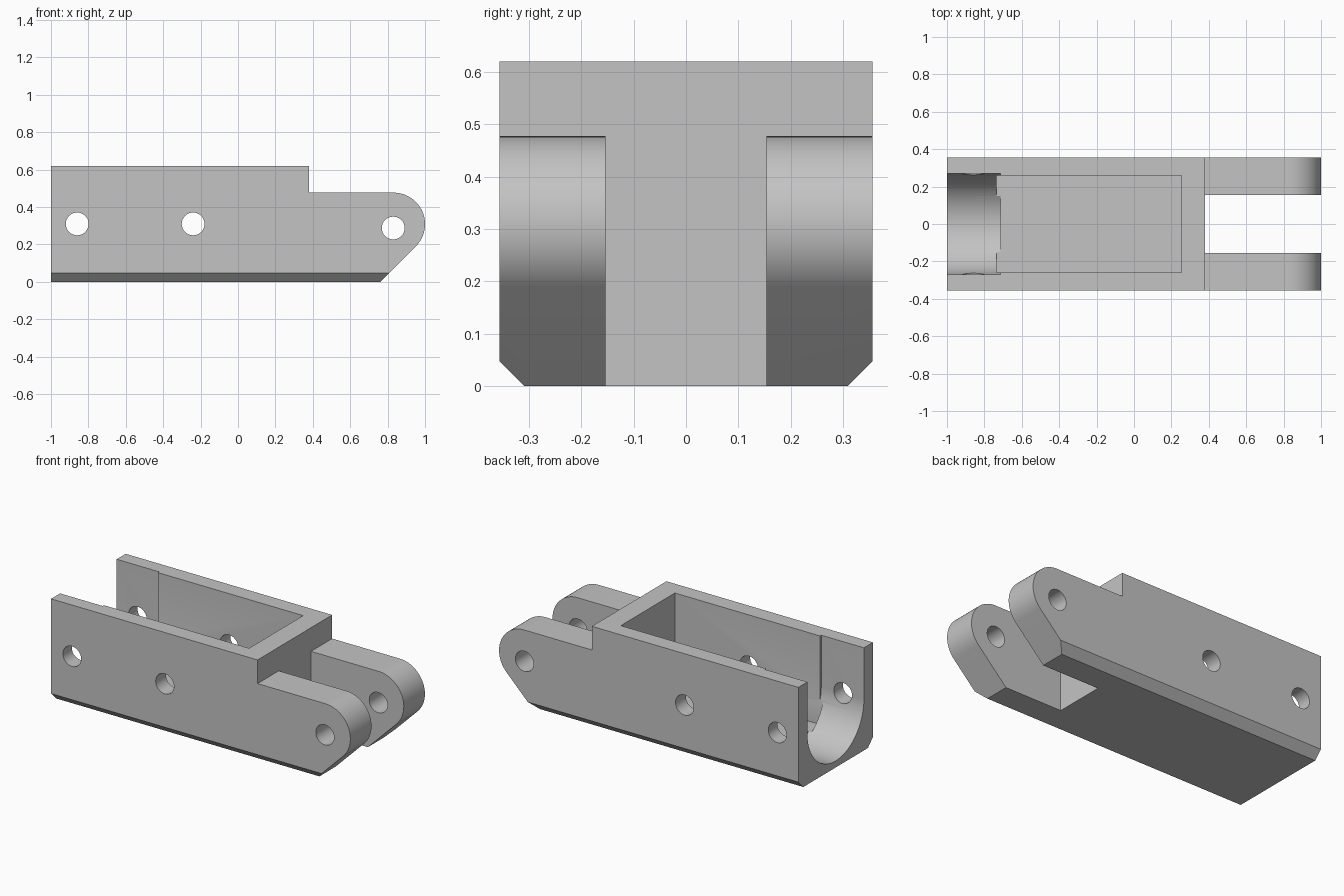
import bpy
import bmesh
from math import cos, sin, pi, radians
from mathutils import Vector

cube = bpy.data.objects.get("Cube")
if cube:
    bpy.data.objects.remove(cube, do_unlink=True)

grey = bpy.data.materials.new("light_grey")
grey.use_nodes = True
colour = (0.55, 0.55, 0.55, 1)
grey.diffuse_color = colour
grey.node_tree.nodes["Principled BSDF"].inputs["Base Color"].default_value = colour


def arc(cx, cz, r, start, end, steps):
    """Points along an arc, angles in degrees."""
    angles = [radians(start + (end - start) * i / steps) for i in range(steps + 1)]
    return [(cx + r * cos(a), cz + r * sin(a)) for a in angles]


def prism(name, outline, axis, low, high):
    """Extrude a 2D outline (horizontal, z) along x or y; for axis z it is (x, y)."""
    place = {"x": lambda u, v, w: (w, u, v),
             "y": lambda u, v, w: (u, w, v),
             "z": lambda u, v, w: (u, v, w)}[axis]
    bm = bmesh.new()
    face = bm.faces.new([bm.verts.new(place(u, v, low)) for u, v in outline])
    out = bmesh.ops.extrude_face_region(bm, geom=[face])
    verts = [g for g in out["geom"] if isinstance(g, bmesh.types.BMVert)]
    bmesh.ops.translate(bm, verts=verts, vec=Vector(place(0, 0, high - low)))
    bmesh.ops.recalc_face_normals(bm, faces=bm.faces)
    mesh = bpy.data.meshes.new(name)
    bm.to_mesh(mesh)
    bm.free()
    mesh.materials.append(grey)
    obj = bpy.data.objects.new(name, mesh)
    bpy.context.collection.objects.link(obj)
    return obj


def rectangle(u0, u1, v0, v1):
    return [(u0, v0), (u1, v0), (u1, v1), (u0, v1)]


def combine(target, tool, operation="DIFFERENCE"):
    """Apply a boolean and remove its tool."""
    tool.hide_render = True
    mod = target.modifiers.new("cut", "BOOLEAN")
    mod.object, mod.operation, mod.solver = tool, operation, "EXACT"
    bpy.ops.object.select_all(action="DESELECT")
    bpy.context.view_layer.objects.active = target
    target.select_set(True)
    bpy.ops.object.modifier_apply(modifier=mod.name)
    bpy.data.objects.remove(tool, do_unlink=True)


# Side profile: tall box, lower ear with rounded nose and sloping underside
ear_r = 0.168
side = [(-1, 0), (0.76, 0)]
side += arc(1 - ear_r, 0.309, ear_r, -45, 90, 32)
side += [(0.38, 0.477), (0.38, 0.62), (-1, 0.62)]
body = prism("bracket_body", side, "y", -0.5, 0.5)

# End section: chamfered lower edges
half, chamfer = 0.356, 0.048
section = [(-half + chamfer, -0.0), (half - chamfer, -0.0), (half, chamfer),
           (half, 0.8), (-half, 0.8), (-half, chamfer)]
combine(body, prism("end_section", section, "x", -1.2, 1.2), "INTERSECT")

# Gap between the two ears
combine(body, prism("ear_gap", rectangle(0.38, 1.2, -0.154, 0.154), "z", -0.2, 0.9))

# Open pocket
combine(body, prism("pocket", rectangle(-0.735, 0.255, -0.258, 0.258), "z", 0.085, 0.9))

# Round-bottomed channel through the open end
channel = arc(0, 0.31, 0.27, 180, 360, 48) + [(0.27, 0.9), (-0.27, 0.9)]
combine(body, prism("end_channel", channel, "x", -1.2, -0.715))

# Pin holes through both walls
for x, z in [(-0.86, 0.31), (-0.24, 0.31), (0.83, 0.288)]:
    hole = arc(x, z, 0.061, 0, 348.75, 31)
    combine(body, prism("pin_hole", hole, "y", -0.6, 0.6))

bpy.ops.object.shade_smooth_by_angle(angle=radians(30))
